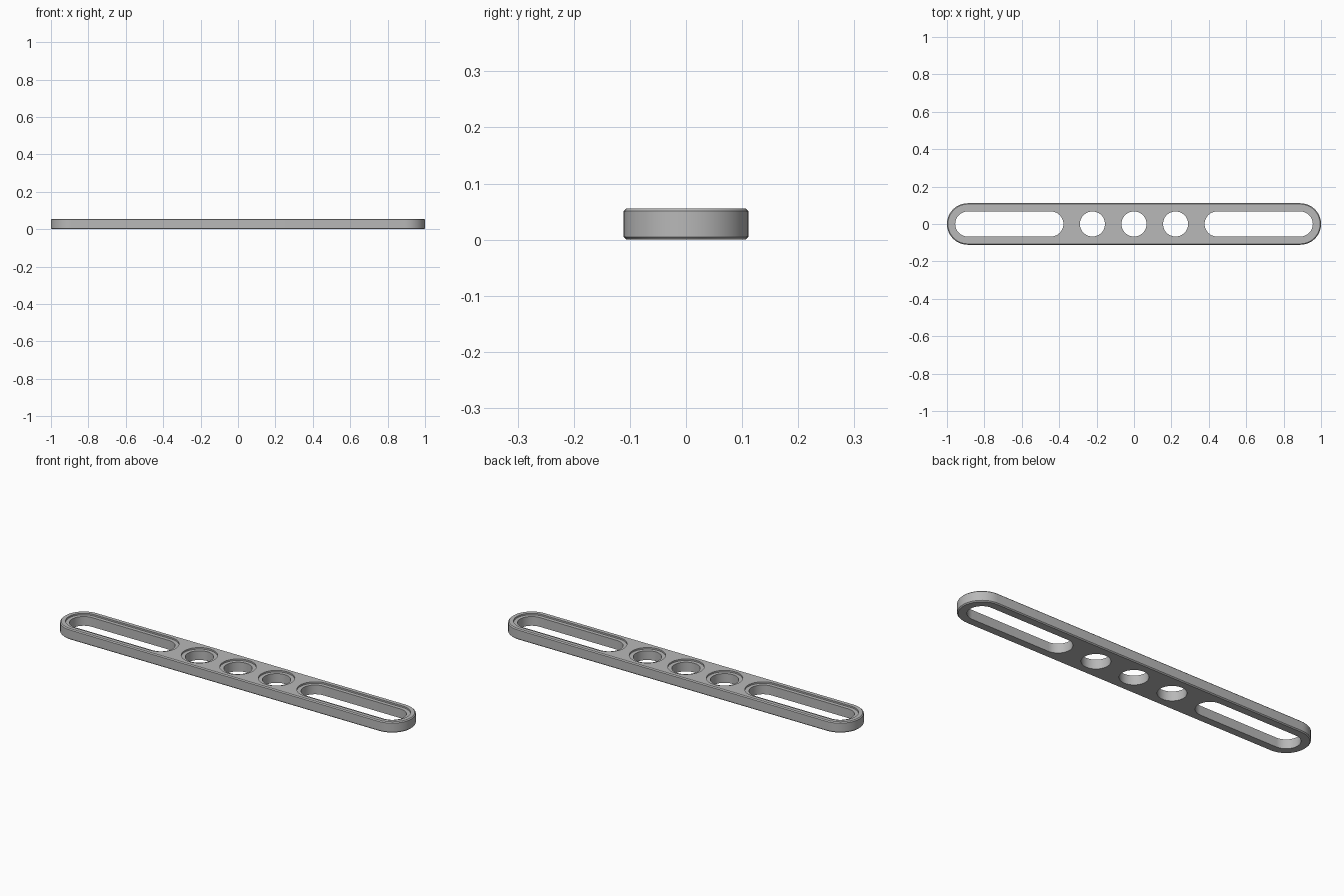
import bpy, bmesh, math

if "Cube" in bpy.data.objects:
    bpy.data.objects.remove(bpy.data.objects["Cube"])

PITCH = 2 / 9            # spacing of the hole grid
R_OUT = PITCH / 2        # half width of the bar
H = 0.056                # thickness
CHAMFER = 0.005
R_HOLE = 0.067
R_RECESS = 0.086         # shallow recess around each opening
RECESS = 0.008
SEG = 24                 # segments per half circle

bm = bmesh.new()


def stadium(x0, x1, r, z):
    """Closed loop of vertices around two half circles (a circle if x0 == x1)."""
    pts = []
    for cx, start in ((x1, -math.pi / 2), (x0, math.pi / 2)):
        last = SEG if x0 == x1 else SEG + 1
        for i in range(last):
            a = start + math.pi * i / SEG
            pts.append((cx + r * math.cos(a), r * math.sin(a), z))
    return [bm.verts.new(p) for p in pts]


def wall(x0, x1, profile):
    """Sweep a (radius, height) profile round a stadium; return end loops."""
    loops = [stadium(x0, x1, r, z) for r, z in profile]
    for a, b in zip(loops, loops[1:]):
        for i in range(len(a)):
            j = (i + 1) % len(a)
            bm.faces.new((a[i], a[j], b[j], b[i]))
    return loops[0], loops[-1]


# Outer rim with small chamfers
rims = [wall(-4 * PITCH, 4 * PITCH,
             [(R_OUT - CHAMFER, 0), (R_OUT, CHAMFER),
              (R_OUT, H - CHAMFER), (R_OUT - CHAMFER, H)])]

# Three round holes and two long slots, each with a recess on top
openings = [(i * PITCH, i * PITCH) for i in (-1, 0, 1)]
openings += [(-4 * PITCH, -2 * PITCH), (2 * PITCH, 4 * PITCH)]
for x0, x1 in openings:
    rims.append(wall(x0, x1, [(R_HOLE, 0), (R_HOLE, H - RECESS),
                              (R_RECESS, H - RECESS), (R_RECESS, H)]))

# Flat bottom and top faces around the openings
for side in (0, 1):
    edges = []
    for rim in rims:
        loop = rim[side]
        edges += [bm.edges.get((loop[i - 1], loop[i])) for i in range(len(loop))]
    bmesh.ops.triangle_fill(bm, use_beauty=True, use_dissolve=False, edges=edges)

bmesh.ops.recalc_face_normals(bm, faces=bm.faces)
mesh = bpy.data.meshes.new("slotted_bar")
bm.to_mesh(mesh)
bm.free()

grey = bpy.data.materials.new("grey")
grey.diffuse_color = (0.48, 0.48, 0.48, 1)
grey.use_nodes = True
grey.node_tree.nodes["Principled BSDF"].inputs["Base Color"].default_value = grey.diffuse_color
mesh.materials.append(grey)

bar = bpy.data.objects.new("slotted_bar", mesh)
bpy.context.collection.objects.link(bar)
bpy.context.view_layer.objects.active = bar
bar.select_set(True)
bpy.ops.object.shade_smooth_by_angle(angle=math.radians(30))
